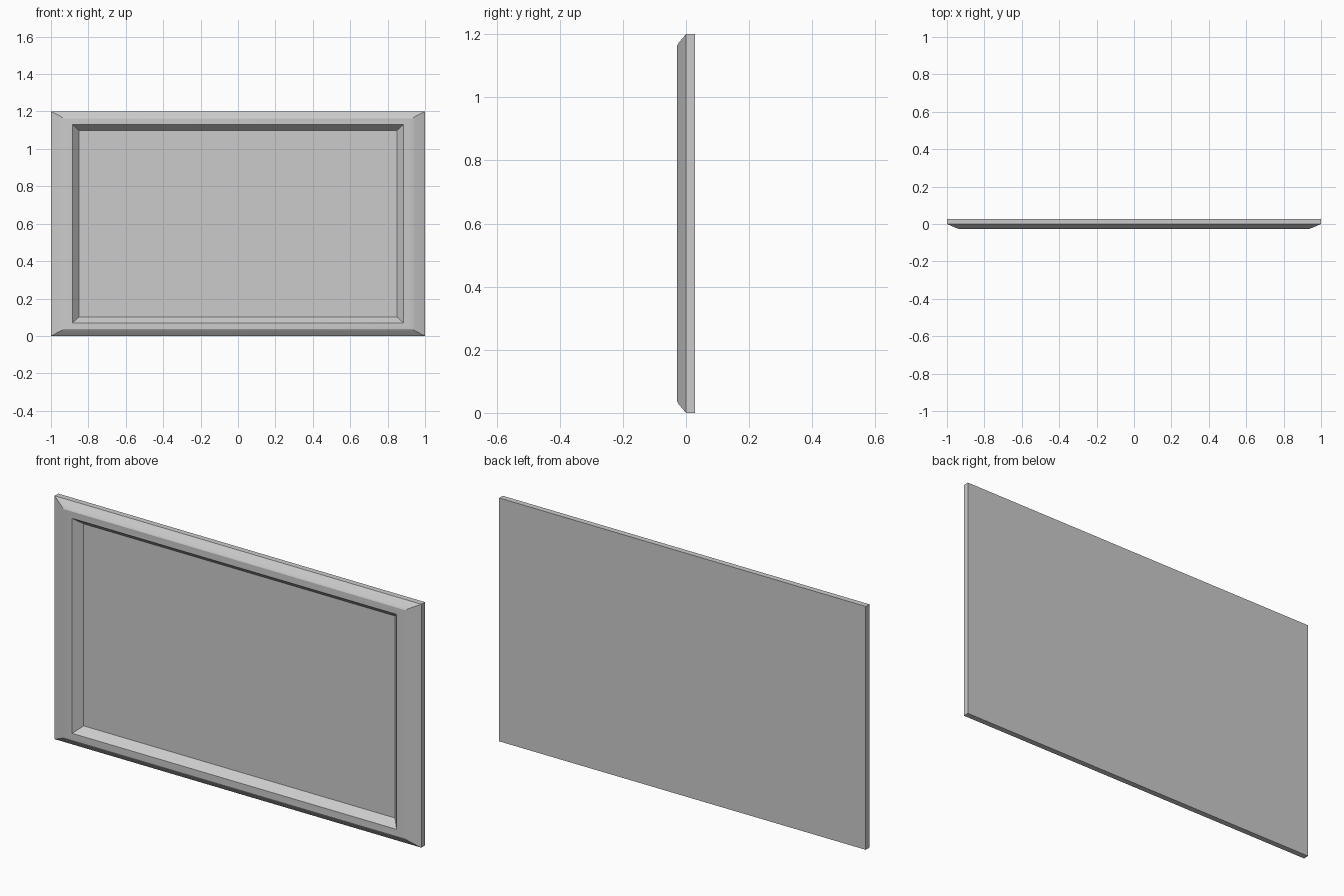
import bpy
import bmesh
import math

cube = bpy.data.objects.get("Cube")
if cube:
    bpy.data.objects.remove(cube, do_unlink=True)

grey = bpy.data.materials.new("plain grey")
grey.use_nodes = True
colour = (0.6, 0.6, 0.6, 1)
grey.diffuse_color = colour
grey.node_tree.nodes["Principled BSDF"].inputs["Base Color"].default_value = colour

HALF_W, HALF_H = 1.0, 0.6

# Cross-section from the back edge to the recessed panel: side inset, top inset, y
profile = [
    (0, 0, 0.028),          # back edge
    (0, 0, 0),              # outer rim
    (0.053, 0.027, -0.023),  # chamfer
    (0.07, 0.037, -0.028),  # eased front edge
    (0.115, 0.07, -0.028),  # opening
    (0.151, 0.102, 0.01),   # recessed panel
]


def ring(bm, inset_x, inset_z, y):
    w, h = HALF_W - inset_x, HALF_H - inset_z
    return [bm.verts.new((sx * w, y, HALF_H + sz * h))
            for sx, sz in ((-1, -1), (1, -1), (1, 1), (-1, 1))]


# Framed panel: stacked rectangular rings, closed at back and recess
bm = bmesh.new()
rings = [ring(bm, *p) for p in profile]
for a, b in zip(rings, rings[1:]):
    for i in range(4):
        j = (i + 1) % 4
        bm.faces.new((a[i], a[j], b[j], b[i]))
bm.faces.new(rings[0])
bm.faces.new(rings[-1])
bmesh.ops.recalc_face_normals(bm, faces=bm.faces)

mesh = bpy.data.meshes.new("framed_panel")
bm.to_mesh(mesh)
bm.free()
mesh.materials.append(grey)
panel = bpy.data.objects.new("framed_panel", mesh)
bpy.context.collection.objects.link(panel)

# Soften only the shallow side edges
bpy.ops.object.select_all(action="DESELECT")
panel.select_set(True)
bpy.context.view_layer.objects.active = panel
bpy.ops.object.shade_smooth_by_angle(angle=math.radians(20))
